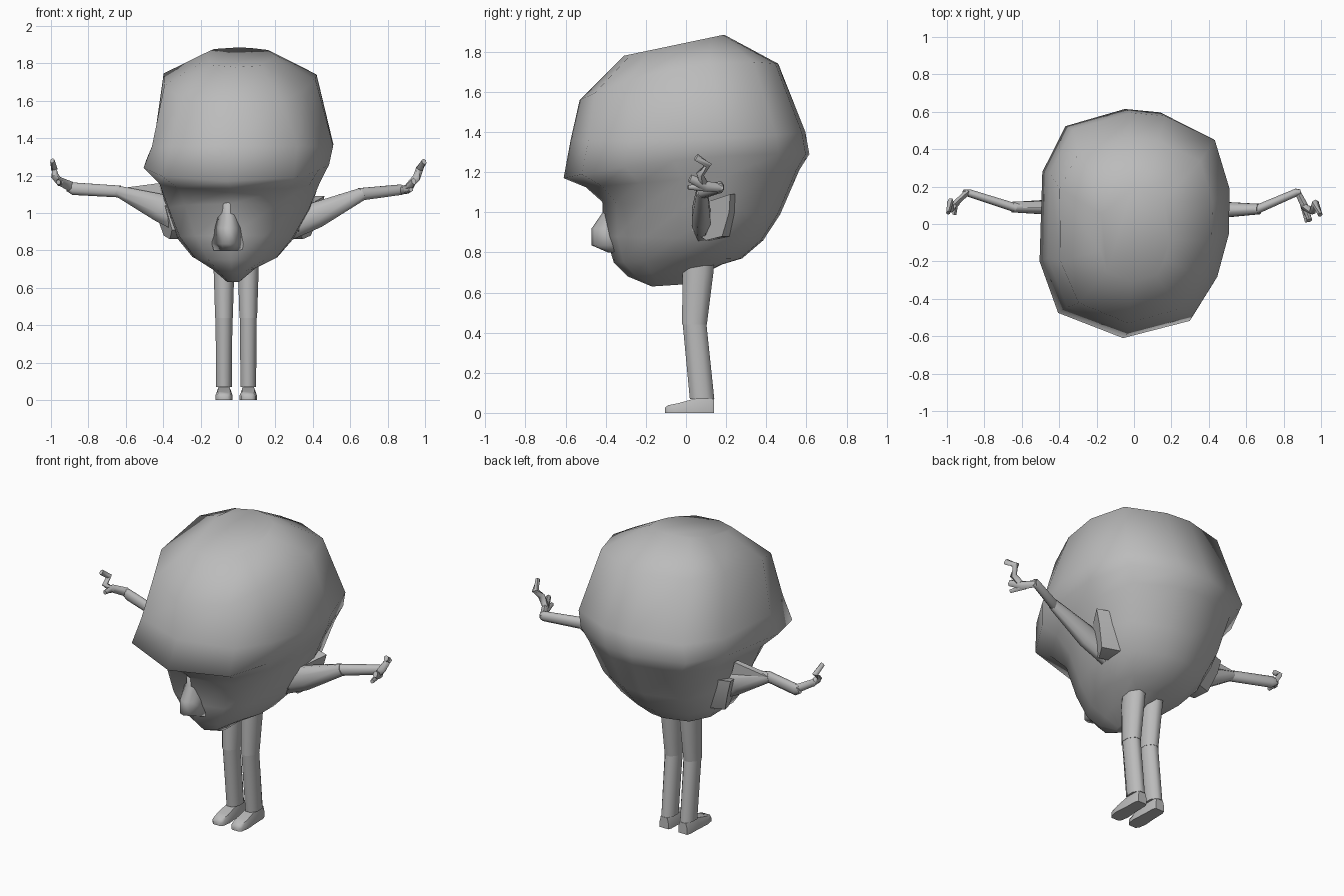
import bpy, bmesh, math
from mathutils import Vector

grey = bpy.data.materials.new("plain grey")
grey.diffuse_color = (0.5, 0.5, 0.5, 1)


def loft(name, rings, angle=60):
    """Skin a list of equal-length point rings and cap both ends."""
    bm = bmesh.new()
    vs = [[bm.verts.new(p) for p in r] for r in rings]
    n = len(rings[0])
    for a, b in zip(vs, vs[1:]):
        for i in range(n):
            j = (i + 1) % n
            bm.faces.new((a[i], a[j], b[j], b[i]))
    bm.faces.new(vs[0][::-1])
    bm.faces.new(vs[-1])
    bmesh.ops.recalc_face_normals(bm, faces=bm.faces)
    me = bpy.data.meshes.new(name)
    bm.to_mesh(me)
    bm.free()
    me.materials.append(grey)
    ob = bpy.data.objects.new(name, me)
    bpy.context.collection.objects.link(ob)
    bpy.ops.object.select_all(action='DESELECT')
    ob.select_set(True)
    bpy.context.view_layer.objects.active = ob
    bpy.ops.object.shade_smooth_by_angle(angle=math.radians(angle))
    return ob


def oval(c, u, v, n=8):
    """Oval ring around c spanned by half-axes u and v."""
    c, u, v = Vector(c), Vector(u), Vector(v)
    return [c + u * math.cos(2 * math.pi * (i + .5) / n)
            + v * math.sin(2 * math.pi * (i + .5) / n) for i in range(n)]


def limb(name, path, n=8):
    """Sideways limb; path rows are (centre, half depth in y, half height)."""
    rings = []
    for i, (c, ry, rz) in enumerate(path):
        d = Vector(path[min(i + 1, len(path) - 1)][0]) - Vector(path[max(i - 1, 0)][0])
        d.normalize()
        side = d.cross(Vector((0, 0, 1))).normalized()
        rings.append(oval(c, side * ry, side.cross(d) * rz, n))
    return loft(name, rings)


# Head: one rounded-box outline, scaled ring by ring from crown to chin
outline = [(-.08, 1), (.3, .97), (.84, .75), (1, .31), (1, -.1), (.88, -.5),
           (.62, -.85), (-.1, -1), (-.8, -.78), (-1, -.33), (-.97, .45), (-.72, .85)]
# z front, z back, y front, y back, x left, x right, side lift, front taper
head_rows = [
    (1.78, 1.885, -.31, .19, -.18, .19, 0, 0),
    (1.56, 1.74, -.53, .46, -.41, .42, .07, .12),
    (1.36, 1.40, -.575, .595, -.465, .51, -.02, .03),
    (1.17, 1.29, -.61, .615, -.505, .487, .035, 0),
    (1.125, 1.21, -.50, .565, -.425, .44, 0, .05),
    (1.05, 0.99, -.415, .47, -.39, .385, 0, .13),
    (0.88, 0.86, -.40, .385, -.335, .30, 0, .22),
    (0.75, 0.77, -.36, .28, -.25, .21, 0, .3),
    (0.68, 0.74, -.29, .18, -.15, .10, 0, .3),
    (0.63, 0.64, -.17, -.02, -.06, .01, 0, 0)]
rings = []
for zf, zb, yf, yb, xl, xr, lift, taper in head_rows:
    rings.append([((xl + xr) / 2 + (xr - xl) / 2 * u * (1 - taper * max(0, -v)),
                   (yf + yb) / 2 + (yb - yf) / 2 * v,
                   zf + (zb - zf) * (v + 1) / 2 + lift * (1 - v * v)) for u, v in outline])
loft("head", rings, 180)

# Nose: soft wedge that swells toward its tip
loft("nose", [[(-.05 - w, -.34, z), (-.05 - w * .4, y + .015, z), (-.05, y, z),
               (-.05 + w * .4, y + .015, z), (-.05 + w, -.34, z)]
              for z, y, w in [(1.10, -.42, .06), (1.0, -.415, .07), (.92, -.47, .085),
                              (.835, -.47, .09), (.80, -.39, .08)]], 180)

# Ears: wedges behind the shoulders, broad at the head and flaring to the rear
ear = [(.03, .91), (.04, 1.04), (.13, 1.06), (.22, 1.09), (.215, 1.0), (.18, .88), (.10, .86)]
for name, s, x0, flare in (("left_ear", -1, -.31, .35), ("right_ear", 1, .28, .5)):
    loft(name, [[(x0 + s * ((z - .86) * .25 + (y - .03) * flare + t), y + back, z) for y, z in ear]
                for t, back in ((-.12, .05), (.03, 0))], 50)

# Arms: upper arm flares at the shoulder, forearm is slim
limb("right_upper_arm", [((.26, .08, .93), .05, .085), ((.42, .075, .99), .05, .075),
                         ((.67, .08, 1.105), .03, .036)])
limb("right_forearm", [((.65, .075, 1.10), .026, .036), ((.87, .17, 1.125), .022, .03),
                       ((.89, .17, 1.125), .015, .02)])
limb("left_upper_arm", [((-.30, .09, .98), .05, .09), ((-.42, .09, 1.03), .045, .08),
                        ((-.65, .09, 1.12), .03, .03)])
limb("left_forearm", [((-.63, .085, 1.115), .026, .034), ((-.88, .165, 1.13), .022, .036),
                      ((-.91, .17, 1.14), .015, .025)])

# Sleeve web: thin fold between the left elbow and the head
loft("left_sleeve_web", [[(-.65, y, 1.13), (-.42, y, 1.16), (-.40, y, 1.08)] for y in (.085, .12)], 30)

# Hands: bent palm with one raised finger and one short thumb
for name, path in (
    ("right_palm", [((.87, .18, 1.12), .018, .022), ((.91, .10, 1.13), .022, .026),
                    ((.94, .02, 1.17), .014, .02)]),
    ("right_finger", [((.91, .09, 1.14), .02, .02), ((.955, .07, 1.19), .02, .022),
                      ((.97, .11, 1.235), .02, .022), ((.995, .05, 1.275), .014, .018)]),
    ("right_thumb", [((.90, .11, 1.12), .016, .018), ((.925, .01, 1.125), .012, .012)]),
    ("left_palm", [((-.89, .17, 1.14), .018, .028), ((-.955, .11, 1.17), .018, .024),
                   ((-.96, .05, 1.165), .012, .014)]),
    ("left_finger", [((-.95, .11, 1.16), .02, .022), ((-.98, .08, 1.20), .018, .022),
                     ((-.982, .12, 1.235), .016, .02), ((-.993, .06, 1.28), .012, .016)])):
    limb(name, path, 6)

# Legs: each has a thigh, a shin and a foot
for side, x in (("left", -.075), ("right", .055)):
    def tube(part, rows):
        loft(side + part, [oval((x, y, z), (rx, 0, 0), (0, ry, 0)) for y, z, rx, ry in rows])
    tube("_thigh", [(.065, .80, .06, .085), (.06, .70, .06, .083), (.042, .44, .051, .067)])
    tube("_shin", [(.042, .45, .049, .064), (.08, .07, .045, .066)])
    # Foot: sections running from heel to toe
    foot = [(.14, .03, .068), (.12, .038, .07), (.04, .04, .07), (-.04, .046, .048),
            (-.09, .038, .038), (-.105, .024, .025)]
    loft(side + "_foot", [[(x - w, y, 0), (x - w, y, h * .55), (x - w * .75, y, h),
                           (x + w * .75, y, h), (x + w, y, h * .55), (x + w, y, 0)]
                          for y, w, h in foot], 60)
